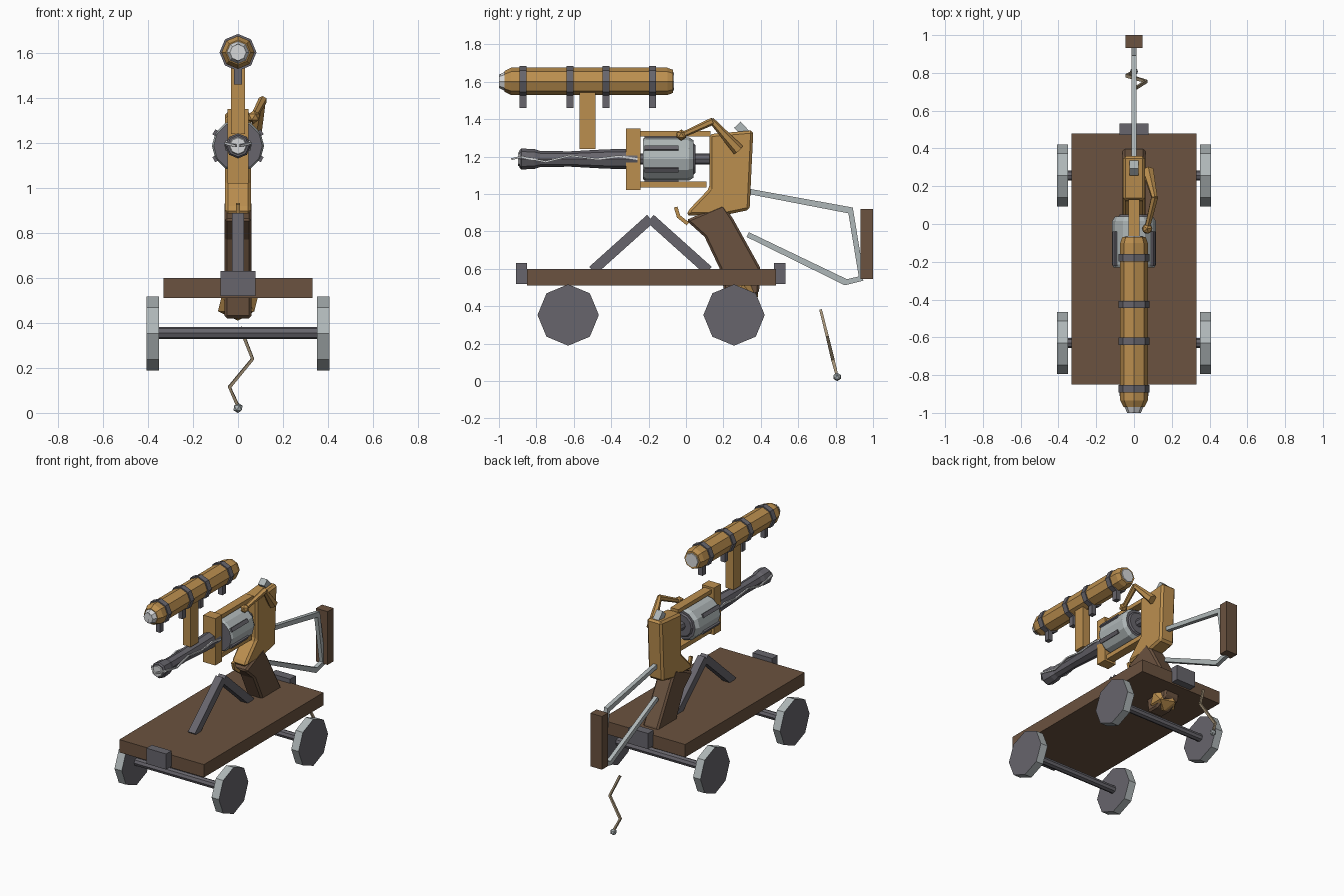
import bpy, bmesh, math
from mathutils import Vector

if "Cube" in bpy.data.objects:
    bpy.data.objects.remove(bpy.data.objects["Cube"])


def material(name, r, g, b):
    m = bpy.data.materials.new(name)
    m.diffuse_color = (r, g, b, 1)
    m.use_nodes = True
    m.node_tree.nodes["Principled BSDF"].inputs["Base Color"].default_value = m.diffuse_color
    return m


OCHRE = material("ochre wood", 0.50, 0.275, 0.078)
BROWN = material("dark brown wood", 0.145, 0.085, 0.050)
IRON = material("dark iron", 0.135, 0.130, 0.150)
STEEL = material("pale steel", 0.43, 0.475, 0.48)
WHITE = material("white glass", 0.68, 0.69, 0.70)
TAN = material("tan cord", 0.36, 0.28, 0.18)


def finish(name, bm, *mats):
    bmesh.ops.recalc_face_normals(bm, faces=bm.faces)
    me = bpy.data.meshes.new(name)
    bm.to_mesh(me)
    bm.free()
    for m in mats:
        me.materials.append(m)
    ob = bpy.data.objects.new(name, me)
    bpy.context.collection.objects.link(ob)
    return ob


def box(name, mat, x, y, z):
    """Box from (min, max) ranges."""
    bm = bmesh.new()
    bmesh.ops.create_cube(bm, size=1)
    for v in bm.verts:
        v.co = [(a + b) / 2 + c * (b - a) for c, (a, b) in zip(v.co, (x, y, z))]
    return finish(name, bm, mat)


def profile(name, mat, pts, half, bevel=0):
    """Side outline in y,z extruded to x = +-half."""
    bm = bmesh.new()
    f = bm.faces.new([bm.verts.new((-half, y, z)) for y, z in pts])
    ext = bmesh.ops.extrude_face_region(bm, geom=[f])["geom"]
    bmesh.ops.translate(bm, vec=(2 * half, 0, 0), verts=[g for g in ext if isinstance(g, bmesh.types.BMVert)])
    ob = finish(name, bm, mat)
    if bevel:
        mod = ob.modifiers.new("chamfer", "BEVEL")
        mod.width = bevel
        mod.segments = 1
    return ob


def lathe(name, mats, rings, z=0.0, n=8, axis="Y", y=0.0, cap_mat=0):
    """Faceted turned part: rings are (position along axis, radius)."""
    bm = bmesh.new()
    loops = []
    for p, r in rings:
        loop = []
        for i in range(n):
            a = 2 * math.pi * i / n
            c, s = r * math.cos(a), r * math.sin(a)
            loop.append(bm.verts.new((c, p, z + s) if axis == "Y" else (p, y + c, z + s)))
        loops.append(loop)
    for a, b in zip(loops, loops[1:]):
        for i in range(n):
            j = (i + 1) % n
            bm.faces.new((a[i], a[j], b[j], b[i]))
    for loop in (loops[0], loops[-1]):
        bm.faces.new(loop).material_index = cap_mat
    return finish(name, bm, *mats)


def rod(name, mat, pts, r, n=4):
    """Faceted bars following a path; r is one radius or one per point."""
    rs = r if isinstance(r, (list, tuple)) else [r] * len(pts)
    bm = bmesh.new()
    pts = [Vector(p) for p in pts]
    side = Vector((1, 0, 0))
    loops = []
    for k, p in enumerate(pts):
        t = (pts[min(k + 1, len(pts) - 1)] - pts[max(k - 1, 0)]).normalized()
        u = (side - t * side.dot(t)).normalized()
        w = t.cross(u)
        bend = 1.0
        if 0 < k < len(pts) - 1:
            bend = 1 / max(0.5, t.dot((pts[k + 1] - p).normalized()))
        loops.append([bm.verts.new(p + rs[k] * (u * math.cos(a) + w * math.sin(a) * bend))
                      for a in (2 * math.pi * (i + 0.5) / n for i in range(n))])
    for a, b in zip(loops, loops[1:]):
        for i in range(n):
            bm.faces.new((a[i], a[(i + 1) % n], b[(i + 1) % n], b[i]))
    bm.faces.new(loops[0])
    bm.faces.new(loops[-1])
    return finish(name, bm, mat)


def ball(name, mat, at, r):
    bm = bmesh.new()
    bmesh.ops.create_icosphere(bm, subdivisions=1, radius=r)
    bmesh.ops.translate(bm, vec=at, verts=bm.verts)
    return finish(name, bm, mat)


# Cart: deck, couplers, axles and wheels
box("cart_deck", BROWN, (-.33, .33), (-.85, .48), (.51, .60))
box("front_coupler", IRON, (-.077, .077), (-.91, -.85), (.52, .63))
box("rear_coupler", IRON, (-.077, .077), (.47, .533), (.52, .63))
for end, y in (("front", -.63), ("rear", .257)):
    lathe(end + "_axle", [IRON], [(-.36, .027), (.36, .027)], .355, 8, "X", y)
    for side, s in (("left", -1), ("right", 1)):
        lathe(f"{end}_{side}_wheel", [STEEL, IRON], [(s * .35, .164), (s * .407, .164)], .353, 8, "X", y, 1)

# Inverted V support under the gun
rod("support_front_leg", IRON, [(0, -.50, .59), (0, -.19, .868)], .038)
rod("support_rear_leg", IRON, [(0, -.19, .868), (0, .12, .59)], .038)

# Grip passing through the deck, with flared butt
profile("grip", BROWN, [(0, .86), (.20, .945), (.25, .87), (.40, .60), (.39, .47), (.30, .42), (.21, .42),
                        (.19, .58), (.10, .77)], .06, .012)
butt = ball("grip_butt", OCHRE, (0, 0, 0), 1)
butt.scale = (.10, .095, .075)
butt.location = (0, .305, .485)
rod("trigger", OCHRE, [(0, -.055, .93), (0, -.04, .88), (0, .01, .84)], .014)

# Receiver body and frame
profile("receiver", OCHRE, [(.125, 1.32), (.36, 1.34), (.34, .915), (.22, .89), (0, .885), (.02, .92), (.125, 1.03)],
        .058, .014)
box("front_frame_plate", OCHRE, (-.047, .047), (-.32, -.243), (1.02, 1.35))
box("top_frame_bar", OCHRE, (-.03, .03), (-.25, .13), (1.308, 1.336))
box("bottom_frame_bar", OCHRE, (-.03, .03), (-.25, .11), (1.034, 1.066))

# Revolving drum with iron ribs
Z = 1.187
lathe("drum", [STEEL, IRON], [(-.23, .108), (-.215, .116), (.015, .116), (.04, .10)], Z, 12, cap_mat=1)
lathe("drum_rear_cap", [IRON], [(.038, .085), (.05, .075)], Z, 12)
lathe("drum_axle", [IRON], [(-.27, .03), (.14, .03)], Z, 8)
for i in range(6):
    rib = box(f"drum_rib_{i + 1}", IRON, (.095, .124), (-.222, -.04), (-.013, .013))
    rib.location.z = Z
    rib.rotation_euler.y = math.radians(30 + 60 * i)

# Barrel with glowing bore and zigzag bolts along both sides
lathe("barrel", [IRON], [(-.89, .048), (-.88, .056), (-.81, .053), (-.78, .043), (-.62, .041), (-.44, .051),
                         (-.31, .055), (-.26, .055)], Z)
lathe("bore", [WHITE], [(-.897, .036), (-.885, .043)], Z)
zig = [(-.93, 0), (-.88, .012), (-.75, -.015), (-.62, .018), (-.48, 0), (-.36, .015), (-.26, 0)]
for side, s in (("left", -1), ("right", 1)):
    rod(side + "_zigzag_bolt", WHITE, [(s * (.008 if y < -.9 else .056 if y < -.8 else .05), y, Z + dz)
                                       for y, dz in zig], .007)

# Sight tube, lens, bands and mount
T = 1.602
box("sight_mount", OCHRE, (-.03, .03), (-.57, -.485), (1.24, 1.56))
lathe("sight_tube", [OCHRE], [(-.97, .055), (-.935, .073), (-.10, .073), (-.07, .062)], T)
lathe("front_lens", [WHITE], [(-1.0, .036), (-.965, .052)], T)
lathe("rear_lens", [WHITE], [(-.08, .052), (-.063, .048)], T)
box("lens_slit", IRON, (-.009, .009), (-1.0, -.985), (T - .036, T + .036))
for i, y in enumerate((-.872, -.621, -.427, -.179)):
    lathe(f"band_{i + 1}", [IRON], [(y - .019, .082), (y + .019, .082)], T)
    box(f"band_tab_{i + 1}", IRON, (-.017, .017), (y - .019, y + .019), (1.46, 1.54))

# Bolt handle and rear sight
rod("bolt_handle_arm", OCHRE, [(.07, -.02, 1.315), (.11, .145, 1.39)], [.015, .02], 6)
rod("bolt_handle_root", OCHRE, [(.11, .135, 1.395), (.075, .28, 1.235)], [.016, .032], 6)
ball("bolt_handle_knob", OCHRE, (.07, -.025, 1.315), .03)
rod("rear_sight", STEEL, [(0, .33, 1.31), (0, .275, 1.37)], .034).rotation_euler = (0, 0, 0)

# Skeleton shoulder stock
rod("upper_stock_rod", STEEL, [(0, .33, 1.015), (0, .88, .912), (0, .94, .545)], .02)
rod("lower_stock_rod", STEEL, [(0, .33, .783), (0, .855, .528), (0, .945, .55)], .02)
box("shoulder_plate", BROWN, (-.045, .045), (.933, 1.0), (.545, .92))

# Hanging crooked cord with its weight
rod("hanging_cord", TAN, [(.01, .72, .38), (.065, .755, .24), (-.038, .785, .115), (0, .807, .03)], .010)
ball("cord_weight", STEEL, (0, .808, .022), .023)
